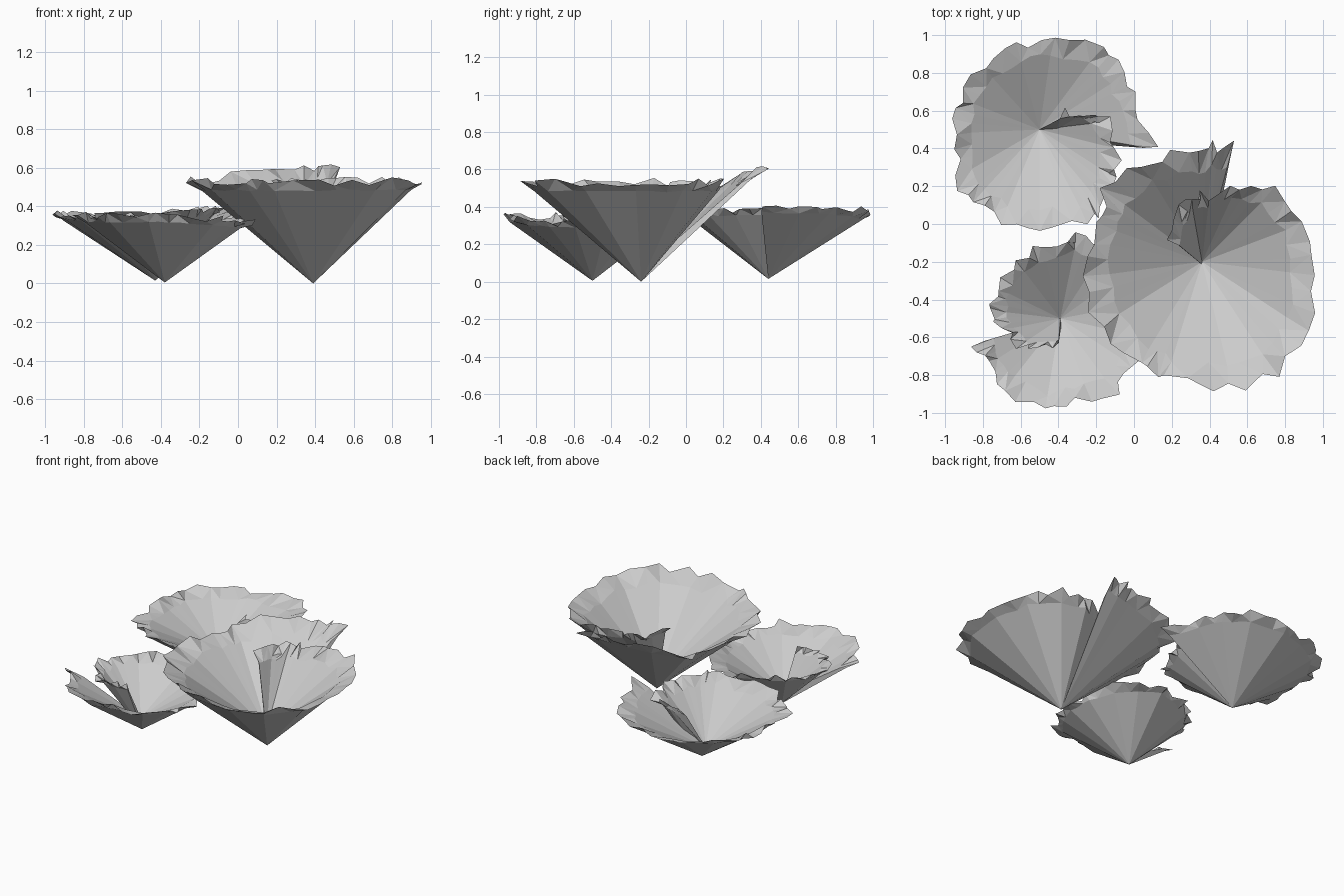
import bpy, bmesh, math, random
from mathutils import Vector

if "Cube" in bpy.data.objects:
    bpy.data.objects.remove(bpy.data.objects["Cube"])

random.seed(11)
mat = bpy.data.materials.new("pale_grey")
mat.diffuse_color = (0.6, 0.6, 0.6, 1)
mat.use_nodes = True
mat.node_tree.nodes["Principled BSDF"].inputs["Base Color"].default_value = mat.diffuse_color


def cup(name, apex, floor, outline, height, ruffle, splits=3):
    """Spiral cup: outer cone, inner lining and a ragged, ruffled lip."""
    apex, floor = Vector(apex), Vector(floor)
    bm = bmesh.new()
    tip, heart = bm.verts.new(apex), bm.verts.new(floor)
    corners = [Vector((x, y, height(x, y))) for x, y in outline]

    # subdivide the outline along straight chords so the cone keeps broad facets
    pts = []
    for a, b in zip(corners, corners[1:]):
        pts += [a.lerp(b, i / splits) for i in range(splits)]
    pts.append(corners[-1])

    neck, inner, lip = [], [], []
    for i, p in enumerate(pts):
        d = p - apex
        flat = Vector((d.x, d.y, 0)).normalized()
        side = Vector((-flat.y, flat.x, 0))
        neck.append(bm.verts.new(apex + d * random.uniform(0.91, 0.93)))
        # the lining turns outward a little below the lip
        q = floor + (p - floor) * random.uniform(0.8, 0.86)
        q.z += 0.04 * (p.z - floor.z)
        inner.append(bm.verts.new(q))
        lip.append(bm.verts.new(p + flat * ruffle * random.uniform(-0.5, 0.8)
                                + side * random.uniform(-0.3, 0.3) * ruffle
                                + Vector((0, 0, random.uniform(-0.3, 0.5) * ruffle))))

    for i in range(len(pts) - 1):
        j = i + 1
        bm.faces.new((tip, neck[j], neck[i]))
        bm.faces.new((heart, inner[i], inner[j]))
        # alternate the diagonal for a crumpled lip
        if i % 2:
            tris = ((inner[i], lip[i], lip[j]), (inner[i], lip[j], inner[j]),
                    (neck[i], lip[j], lip[i]), (neck[i], neck[j], lip[j]))
        else:
            tris = ((inner[i], lip[i], inner[j]), (lip[i], lip[j], inner[j]),
                    (neck[i], neck[j], lip[i]), (lip[i], neck[j], lip[j]))
        for t in tris:
            bm.faces.new(t)
    # close the two free edges of the spiral
    for k in (0, -1):
        bm.faces.new((tip, heart, inner[k]))
        bm.faces.new((tip, inner[k], neck[k]))
        bm.faces.new((neck[k], inner[k], lip[k]))

    me = bpy.data.meshes.new(name)
    bm.to_mesh(me)
    bm.free()
    me.materials.append(mat)
    ob = bpy.data.objects.new(name, me)
    bpy.context.collection.objects.link(ob)


# large cup, outer end at the back, curling inward behind the centre
cup("large_cup", (0.39, -0.24, 0.0), (0.36, -0.2, 0.095),
    [(0.52, 0.4), (0.42, 0.4), (0.3, 0.37), (0.05, 0.31),
     (-0.14, 0.17), (-0.2, 0.0), (-0.24, -0.28), (-0.18, -0.54),
     (0.03, -0.74), (0.17, -0.82), (0.52, -0.86), (0.74, -0.78),
     (0.91, -0.56), (0.94, -0.27), (0.89, 0.0), (0.73, 0.17), (0.55, 0.21),
     (0.4, 0.15), (0.3, 0.14), (0.24, 0.03), (0.22, -0.1)],
    lambda x, y: 0.525 + 0.36 * max(0, y - 0.2), 0.06)

# back cup, outer end on the right
cup("back_cup", (-0.43, 0.44, 0.015), (-0.5, 0.5, 0.115),
    [(0.09, 0.4), (0.02, 0.62), (-0.05, 0.79), (-0.18, 0.93), (-0.43, 0.98),
     (-0.62, 0.94), (-0.8, 0.83), (-0.91, 0.66), (-0.95, 0.48),
     (-0.93, 0.25), (-0.85, 0.12), (-0.7, 0.02), (-0.5, 0.0),
     (-0.25, 0.02), (-0.17, 0.1), (-0.11, 0.25), (-0.1, 0.4),
     (-0.16, 0.54), (-0.26, 0.58), (-0.37, 0.57)],
    lambda x, y: 0.355 + 0.1 * max(0, x + 0.4), 0.055)

# front cup, outer end on the left, right side tucked under the large cup
cup("front_cup", (-0.38, -0.5, 0.005), (-0.39, -0.5, 0.08),
    [(-0.83, -0.63), (-0.78, -0.75), (-0.69, -0.88),
     (-0.47, -0.98), (-0.3, -0.94), (-0.11, -0.88), (-0.01, -0.75),
     (0.05, -0.6), (0.04, -0.42), (-0.04, -0.25), (-0.15, -0.13),
     (-0.3, -0.06), (-0.48, -0.13), (-0.62, -0.2), (-0.72, -0.34),
     (-0.74, -0.46), (-0.69, -0.56), (-0.6, -0.64), (-0.5, -0.65),
     (-0.4, -0.64)],
    lambda x, y: 0.345 - 0.09 * max(0, x + 0.3), 0.055)
